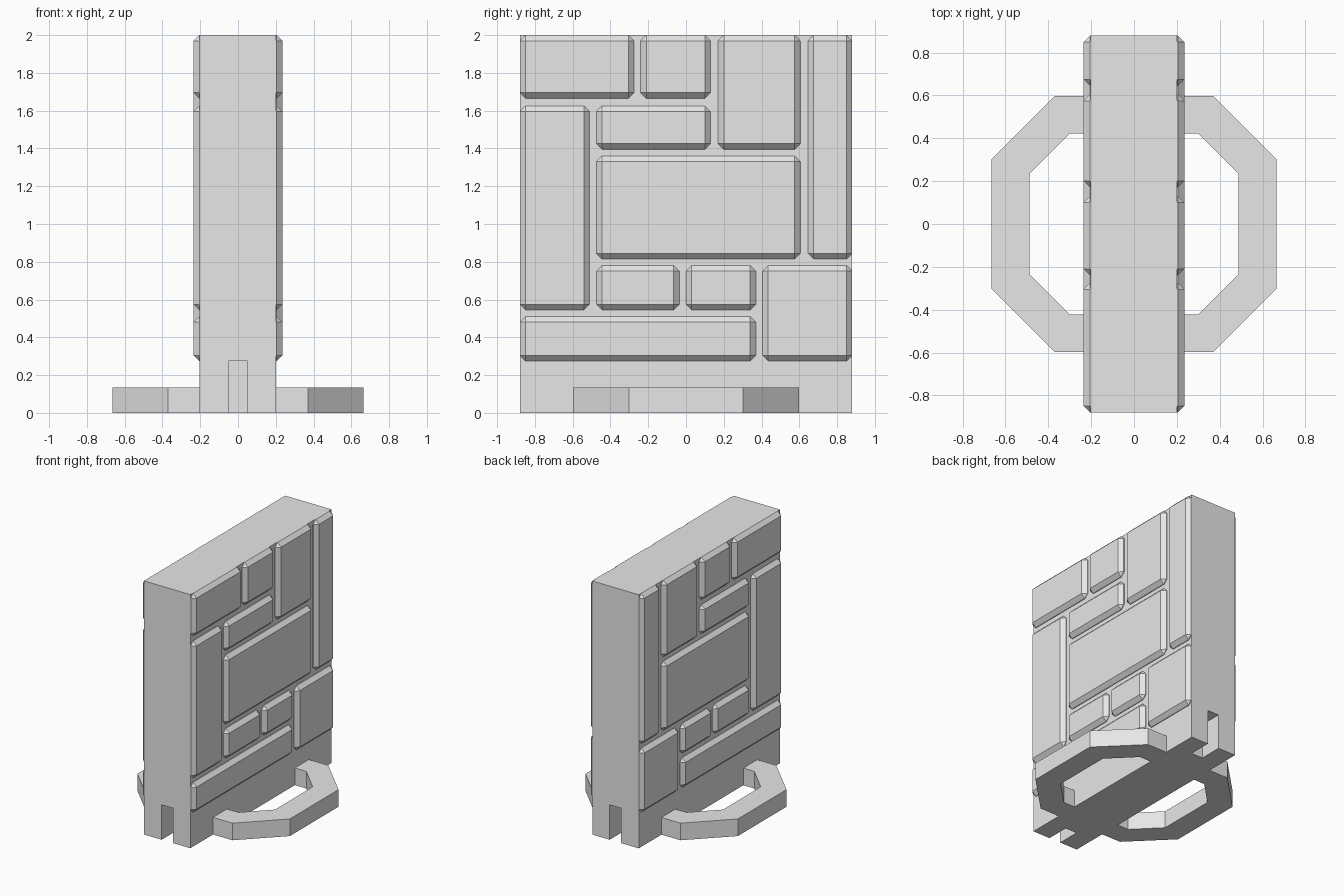
import bpy, bmesh

cube = bpy.data.objects.get("Cube")
if cube:
    bpy.data.objects.remove(cube, do_unlink=True)

# Single stone colour
stone = bpy.data.materials.new("light_grey_stone")
stone.use_nodes = True
colour = (0.8, 0.8, 0.8, 1)
stone.diffuse_color = colour
stone.node_tree.nodes["Principled BSDF"].inputs["Base Color"].default_value = colour


def add_object(name, bm):
    bmesh.ops.recalc_face_normals(bm, faces=bm.faces)
    mesh = bpy.data.meshes.new(name)
    bm.to_mesh(mesh)
    bm.free()
    mesh.materials.append(stone)
    ob = bpy.data.objects.new(name, mesh)
    bpy.context.collection.objects.link(ob)
    return ob


def box(name, low, high, chamfer=0):
    bm = bmesh.new()
    bmesh.ops.create_cube(bm, size=1)
    for v in bm.verts:
        v.co = [a + (b - a) * (c + 0.5) for a, b, c in zip(low, high, v.co)]
    if chamfer:
        bmesh.ops.bevel(bm, geom=bm.edges[:], offset=chamfer, segments=1,
                        profile=0.5, affect='EDGES')
    return add_object(name, bm)


def prism(name, outline, height):
    bm = bmesh.new()
    face = bm.faces.new([bm.verts.new((x, y, 0)) for x, y in outline])
    top = bmesh.ops.extrude_face_region(bm, geom=[face])["geom"]
    for v in top:
        if isinstance(v, bmesh.types.BMVert):
            v.co.z = height
    return add_object(name, bm)


# Upright slab with a narrow slot under each end
slab = box("slab", (-0.204, -0.88, 0), (0.2, 0.88, 2))
for side in (-1, 1):
    slot = box("slot_cutter", (-0.05, side * 0.8 - 0.1, -0.1),
               (0.05, side * 0.8 + 0.1, 0.275))
    slot.hide_render = True
    cut = slab.modifiers.new("slot", 'BOOLEAN')
    cut.operation = 'DIFFERENCE'
    cut.solver = 'EXACT'
    cut.object = slot
    bpy.context.view_layer.objects.active = slab
    bpy.ops.object.modifier_apply(modifier=cut.name)
    bpy.data.objects.remove(slot, do_unlink=True)

# Chamfered bricks: y start, y end, z start, z end
bricks = [
    (-0.88, -0.275, 1.665, 2), (-0.24, 0.13, 1.665, 2),
    (0.17, 0.605, 1.395, 2), (0.645, 0.88, 0.815, 2),
    (-0.88, -0.51, 0.545, 1.625), (-0.475, 0.13, 1.395, 1.625),
    (-0.475, 0.605, 0.815, 1.36), (-0.475, -0.035, 0.545, 0.78),
    (0, 0.37, 0.545, 0.78), (0.405, 0.88, 0.275, 0.78),
    (-0.88, 0.37, 0.275, 0.51),
]
for side, label in ((1, "left"), (-1, "right")):
    for i, (y0, y1, z0, z1) in enumerate(bricks):
        xs = sorted((side * 0.12, side * 0.235))
        box(f"{label}_brick_{i + 1}", (xs[0], y0, z0), (xs[1], y1, z1), 0.03)

    # Half of the octagonal foot ring
    outer = [(0.15, 0.597), (0.37, 0.597), (0.665, 0.303)]
    inner = [(0.487, 0.235), (0.3, 0.423), (0.15, 0.423)]
    half = outer + [(x, -y) for x, y in reversed(outer)]
    half += [(x, -y) for x, y in reversed(inner)] + inner
    prism(f"{label}_foot_ring", [(side * x, y) for x, y in half], 0.135)
